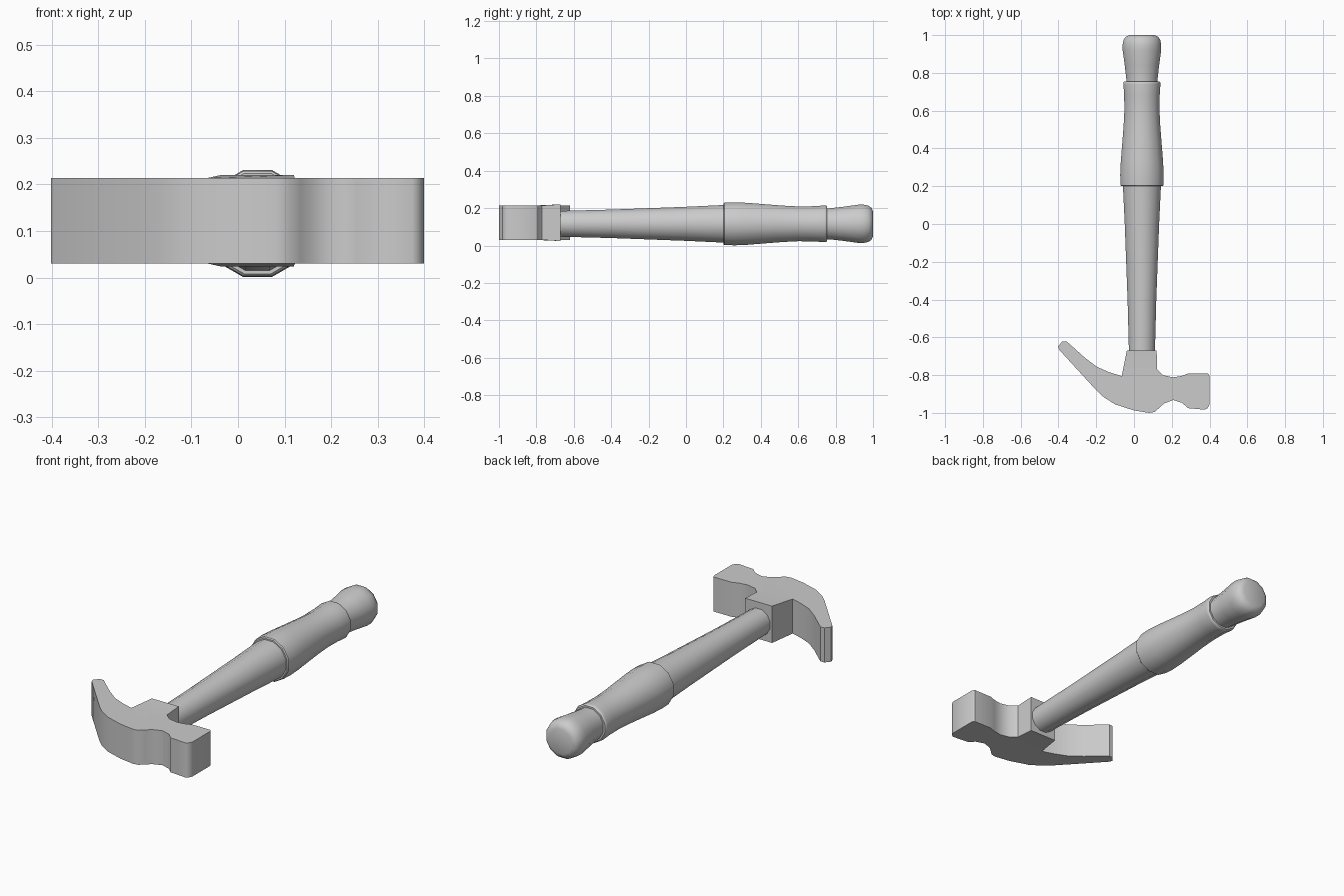
import bpy, bmesh, math
from mathutils import Vector

if "Cube" in bpy.data.objects:
    bpy.data.objects.remove(bpy.data.objects["Cube"], do_unlink=True)

AXIS_X, AXIS_Z, SIDES = 0.042, 0.116, 12   # handle axis position and facet count
HALF = 0.092                               # half thickness of the head

grey = bpy.data.materials.new("plain grey")
grey.use_nodes = True
grey.diffuse_color = (0.6, 0.6, 0.6, 1)
grey.node_tree.nodes["Principled BSDF"].inputs["Base Color"].default_value = (0.6, 0.6, 0.6, 1)


def finish(name, bm):
    bmesh.ops.recalc_face_normals(bm, faces=bm.faces)
    mesh = bpy.data.meshes.new(name)
    bm.to_mesh(mesh)
    bm.free()
    mesh.materials.append(grey)
    obj = bpy.data.objects.new(name, mesh)
    bpy.context.collection.objects.link(obj)
    bpy.ops.object.select_all(action="DESELECT")
    obj.select_set(True)
    bpy.context.view_layer.objects.active = obj
    bpy.ops.object.shade_smooth_by_angle(angle=math.radians(40))


def turned(name, profile):
    """Faceted turning around the handle axis; profile holds (y, half width)."""
    bm = bmesh.new()
    a = math.pi / SIDES
    verts = [bm.verts.new((AXIS_X + r, y, AXIS_Z + r * math.tan(a))) for y, r in profile]
    edges = [bm.edges.new(pair) for pair in zip(verts, verts[1:])]
    bmesh.ops.spin(bm, geom=verts + edges, cent=(AXIS_X, 0, AXIS_Z), axis=(0, 1, 0),
                   angle=2 * math.pi, steps=SIDES)
    bmesh.ops.remove_doubles(bm, verts=bm.verts, dist=0.0005)
    finish(name, bm)


# Head: claw, cheek and striking face as one outline, starting at the neck
neck = [(-0.065, -0.805), (0.122, -0.77)]
poll = [(0.153, -0.80), (0.205, -0.812), (0.25, -0.805), (0.286, -0.792), (0.392, -0.792),
        (0.4, -0.805), (0.4, -0.955), (0.39, -0.975), (0.375, -0.983), (0.286, -0.975),
        (0.255, -0.947), (0.208, -0.932), (0.16, -0.95), (0.135, -0.972)]
claw = [(0.11, -0.995), (0.08, -1.0), (0, -0.987), (-0.1, -0.955), (-0.16, -0.917),
        (-0.2, -0.88), (-0.395, -0.667), (-0.402, -0.648), (-0.38, -0.622),
        (-0.357, -0.621), (-0.26, -0.708), (-0.195, -0.757), (-0.13, -0.785)]
bm = bmesh.new()
base = [bm.verts.new((x, y, 0.122 - HALF)) for x, y in neck + poll + claw]
outline = bm.faces.new(base)
top = bmesh.ops.extrude_face_region(bm, geom=[outline])["geom"]
bmesh.ops.translate(bm, vec=(0, 0, 2 * HALF),
                    verts=[g for g in top if isinstance(g, bmesh.types.BMVert)])

# Neck: pull the socket face back along the handle and flare it
socket = next(f for f in bm.edges.get(base[:2]).link_faces if f is not outline)
pulled = bmesh.ops.extrude_discrete_faces(bm, faces=[socket])["faces"][0]
for v in pulled.verts:
    v.co = Vector((-0.038 if v.co.x < 0 else 0.12, -0.67,
                   0.122 + math.copysign(HALF + 0.006, v.co.z - 0.122)))
finish("hammer_head", bm)

# Handle: tapered shaft, swelling grip and rounded end knob
turned("shaft", [(-0.8, 0), (-0.8, 0.066), (-0.67, 0.069), (-0.4, 0.076),
                 (0, 0.091), (0.21, 0.101), (0.21, 0)])
turned("grip", [(0.2, 0), (0.2, 0.108), (0.205, 0.113), (0.26, 0.115), (0.33, 0.112),
                (0.43, 0.104), (0.52, 0.097), (0.6, 0.093), (0.68, 0.094),
                (0.74, 0.098), (0.75, 0.097), (0.755, 0.092), (0.755, 0)])
turned("end_knob", [(0.74, 0), (0.74, 0.083), (0.77, 0.083), (0.84, 0.091), (0.92, 0.102),
                    (0.95, 0.102), (0.975, 0.097), (0.992, 0.085), (1.0, 0.066), (1.0, 0)])
